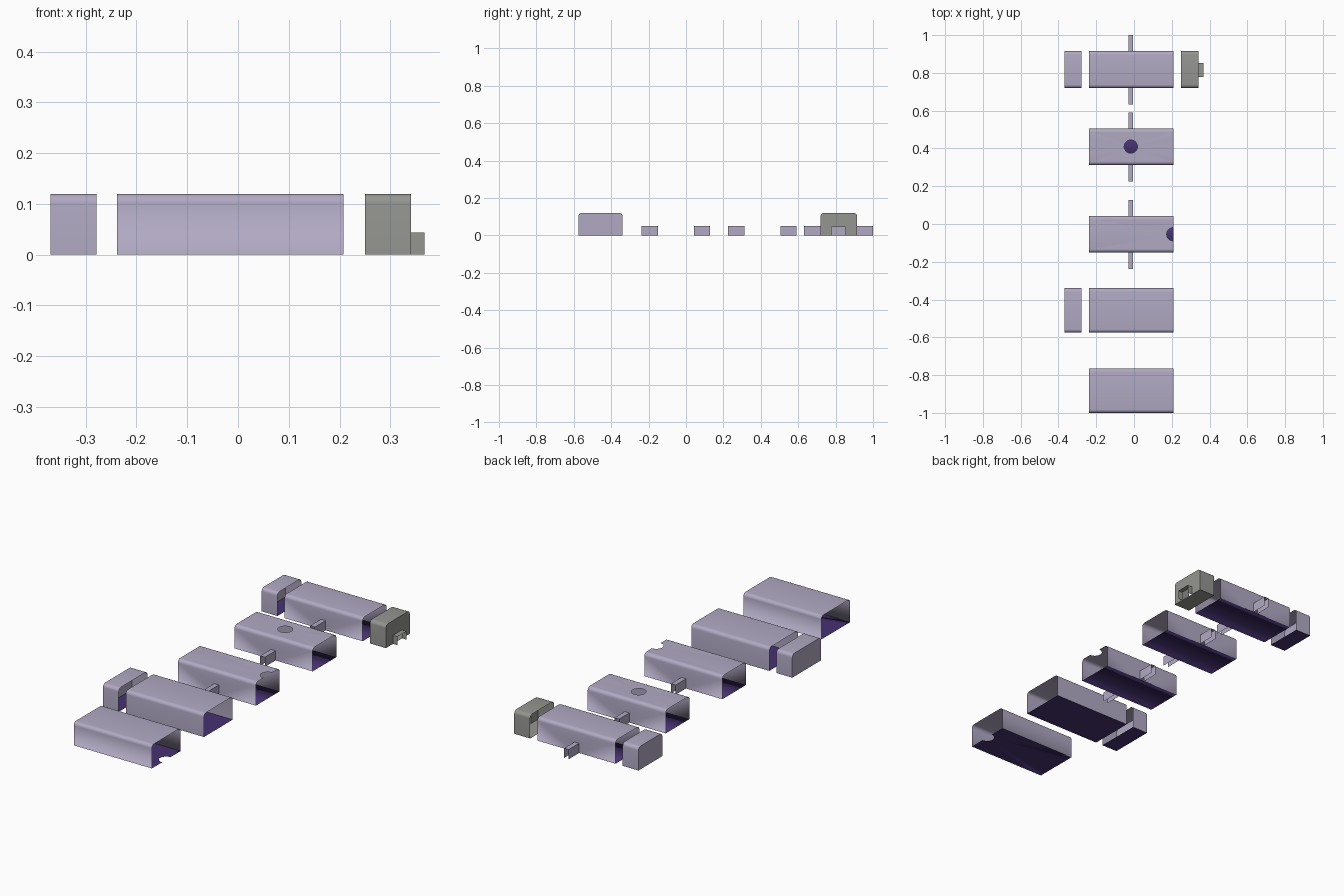
import bpy, bmesh, math
from mathutils import Vector

if "Cube" in bpy.data.objects:
    bpy.data.objects.remove(bpy.data.objects["Cube"])

H, R, SEG = 0.12, 0.018, 5          # section height, corner radius, corner steps
XA, XB, XM = -0.238, 0.208, -0.017  # section ends and side duct centre
DW, DH = 0.013, 0.05                # duct half width and height


def material(name, rgb):
    m = bpy.data.materials.new(name)
    m.diffuse_color = (*rgb, 1)
    m.use_nodes = True
    m.node_tree.nodes["Principled BSDF"].inputs["Base Color"].default_value = m.diffuse_color
    return m


LILAC = material("pale_lilac", (0.44, 0.40, 0.55))
PURPLE = material("deep_purple", (0.062, 0.032, 0.165))
GREY = material("warm_grey", (0.30, 0.30, 0.285))


def face(bm, pts, mat=0):
    f = bm.faces.new([bm.verts.new(p) for p in pts])
    f.material_index = mat


def plate(bm, x0, x1, y0, y1, z, mat=0, hole=None, half=False):
    """Flat plate, optionally with a round hole (or a half hole at x1)."""
    if not hole:
        face(bm, [(x0, y0, z), (x1, y0, z), (x1, y1, z), (x0, y1, z)], mat)
        return
    cx, cy, r = hole
    a0, a1 = (math.pi / 2, 3 * math.pi / 2) if half else (0, 2 * math.pi)
    n = 16 if half else 32
    angles = [a0 + (a1 - a0) * i / n for i in range(n + 1)]
    for x in (x0, x1):
        for y in (y0, y1):
            if not (half and x == x1):
                angles.append(math.atan2(y - cy, x - cx) % (2 * math.pi))
    angles.sort()
    ring = []
    for a in angles:
        c, s = math.cos(a), math.sin(a)
        t = 1e9
        if abs(c) > 1e-6:
            t = min(t, ((x1 if c > 0 else x0) - cx) / c)
        if abs(s) > 1e-6:
            t = min(t, ((y1 if s > 0 else y0) - cy) / s)
        ring.append(((cx + r * c, cy + r * s, z), (cx + t * c, cy + t * s, z)))
    for (i0, o0), (i1, o1) in zip(ring, ring[1:]):
        if (Vector(i0) - Vector(i1)).length > 1e-5:
            face(bm, [i0, o0, o1, i1], mat)


def finish(bm, name, mats):
    bmesh.ops.remove_doubles(bm, verts=bm.verts, dist=1e-5)
    bmesh.ops.recalc_face_normals(bm, faces=bm.faces)
    me = bpy.data.meshes.new(name)
    bm.to_mesh(me)
    bm.free()
    for m in mats:
        me.materials.append(m)
    ob = bpy.data.objects.new(name, me)
    bpy.context.collection.objects.link(ob)
    bpy.ops.object.select_all(action='DESELECT')
    ob.select_set(True)
    bpy.context.view_layer.objects.active = ob
    bpy.ops.object.shade_smooth_by_angle(angle=math.radians(30))


def shell(name, x0, x1, y0, y1, mats=(LILAC, PURPLE), ducts=False, closed=None,
          notch=None, roof_hole=None, floor_hole=None, half=False):
    """Thin-walled section with rounded top corners, running along x."""
    bm = bmesh.new()
    # rounded corner profiles from each wall to the roof
    arc = [(R - R * math.cos(a), H - R + R * math.sin(a))
           for a in (math.pi / 2 * i / SEG for i in range(SEG + 1))]
    left = [(y0 + d, z) for d, z in arc]
    right = [(y1 - d, z) for d, z in arc]
    for prof in (left, right):
        for (ya, za), (yb, zb) in zip(prof, prof[1:]):
            face(bm, [(x0, ya, za), (x1, ya, za), (x1, yb, zb), (x0, yb, zb)])
    # side walls, with doorways where ducts join
    for y in (y0, y1):
        pts = [(x0, y, 0), (x0, y, H - R), (x1, y, H - R), (x1, y, 0)]
        if ducts:
            pts += [(XM + DW, y, 0), (XM + DW, y, DH), (XM - DW, y, DH), (XM - DW, y, 0)]
        face(bm, pts)
    # roof and floor
    plate(bm, x0, x1, y0 + R, y1 - R, H, 0, roof_hole, half)
    plate(bm, x0, x1, y0, y1, 0, len(mats) - 1, floor_hole, half)
    # end wall
    if closed is not None:
        pts = [(y0, 0)] + left + right[::-1] + [(y1, 0)]
        if notch:
            a, b, h = notch
            pts += [(b, 0), (b, h), (a, h), (a, 0)]
        face(bm, [(closed, y, z) for y, z in pts])
    finish(bm, name, mats)


def duct(name, corners, h, axis, mat):
    """Inverted U channel, open at both ends and underneath."""
    x0, x1, y0, y1 = corners
    bm = bmesh.new()
    plate(bm, x0, x1, y0, y1, h)
    if axis == 'y':
        for x in (x0, x1):
            face(bm, [(x, y0, 0), (x, y1, 0), (x, y1, h), (x, y0, h)])
    else:
        for y in (y0, y1):
            face(bm, [(x0, y, 0), (x1, y, 0), (x1, y, h), (x0, y, h)])
    finish(bm, name, [mat])


# narrow sections with side ducts
narrow = [("plain_section", 0.72, 0.915, {}),
          ("roof_hole_section", 0.312, 0.505, dict(roof_hole=(XM, 0.41, 0.035))),
          ("roof_notch_section", -0.151, 0.043,
           dict(roof_hole=(XB, -0.054, 0.035), half=True))]
for name, y0, y1, opts in narrow:
    shell(name, XA, XB, y0, y1, ducts=True, **opts)
    for side, a, b in (("front", y0 - 0.088, y0), ("back", y1, y1 + 0.085)):
        duct(name + "_duct_" + side, (XM - DW, XM + DW, a, b), DH, 'y', LILAC)

# wide sections
shell("wide_section", XA, XB, -0.575, -0.34)
shell("floor_notch_section", XA, XB, -1.0, -0.765,
      floor_hole=(XB, -0.882, 0.035), half=True)

# closed end caps
shell("narrow_end_cap", -0.369, -0.279, 0.72, 0.915, closed=-0.369)
shell("wide_end_cap", -0.369, -0.279, -0.575, -0.34, closed=-0.369)

# grey outlet cap with spout
shell("outlet_cap", 0.25, 0.341, 0.72, 0.915, mats=(GREY,), closed=0.341,
      notch=(0.778, 0.852, 0.044))
duct("outlet_spout", (0.341, 0.367, 0.778, 0.852), 0.044, 'x', GREY)
